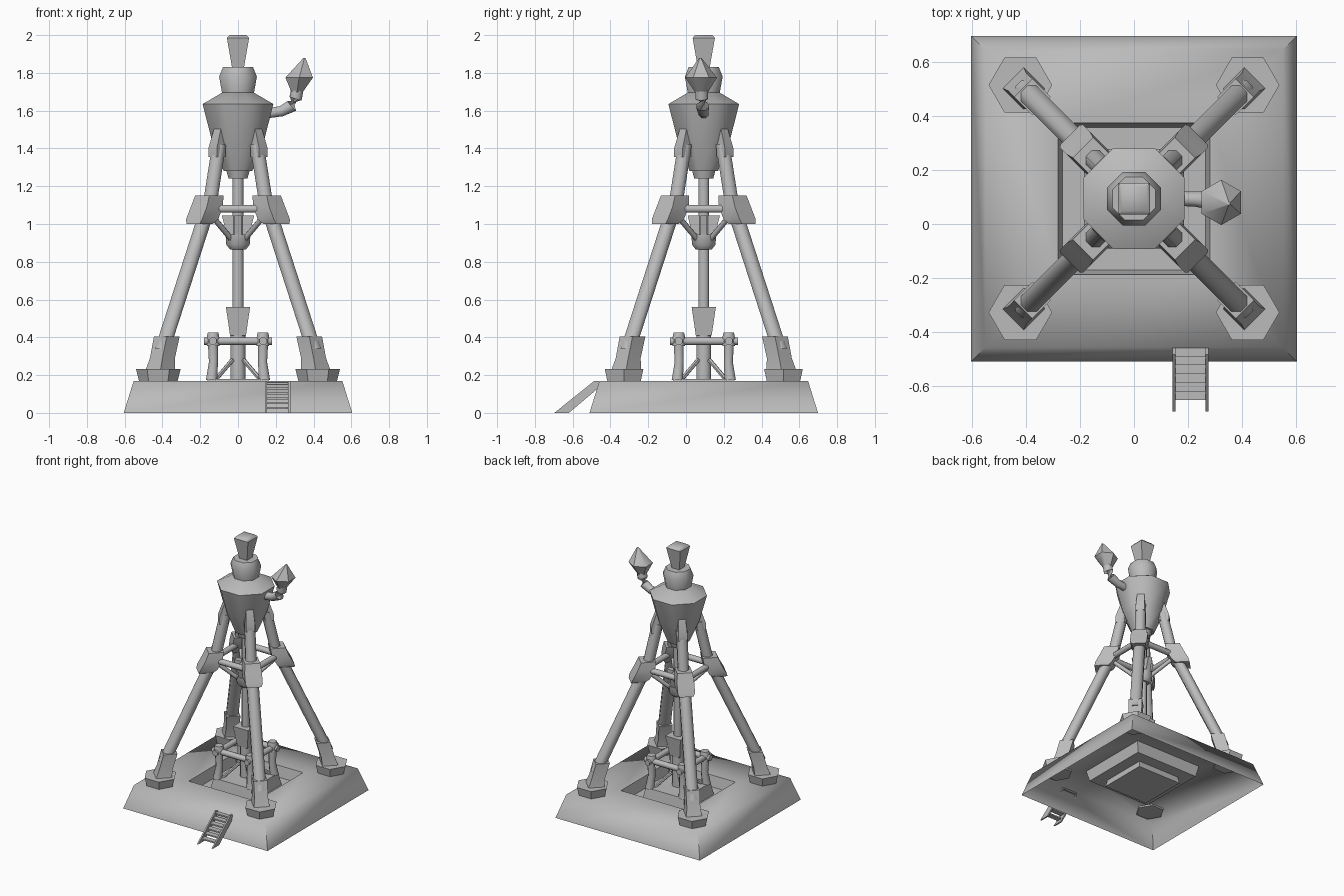
import bpy, math
from mathutils import Vector

if "Cube" in bpy.data.objects:
    bpy.data.objects.remove(bpy.data.objects["Cube"])

CY = 0.094  # tower axis in y
S2 = math.sqrt(2)
OCT = 1 / math.cos(math.pi / 8)
grey = bpy.data.materials.new("plain_grey")
grey.diffuse_color = (0.5, 0.5, 0.5, 1)
grey.use_nodes = True
grey.node_tree.nodes["Principled BSDF"].inputs["Base Color"].default_value = grey.diffuse_color


def make(name, verts, faces, angle=50):
    me = bpy.data.meshes.new(name)
    me.from_pydata([tuple(v) for v in verts], [], faces)
    me.materials.append(grey)
    me.shade_smooth()
    me.set_sharp_from_angle(angle=math.radians(angle))
    ob = bpy.data.objects.new(name, me)
    bpy.context.collection.objects.link(ob)
    return ob


def loft(name, rings, n, phase=0, level=True, caps=(True, True), angle=50):
    """Rings are (x, y, z, radius) around the tower axis; level keeps sections horizontal."""
    pts = [Vector((r[0], r[1] + CY, r[2])) for r in rings]
    verts, faces = [], []
    for i, p in enumerate(pts):
        if level:
            u, v = Vector((1, 0, 0)), Vector((0, 1, 0))
        else:
            t = (pts[min(i + 1, len(pts) - 1)] - pts[max(i - 1, 0)]).normalized()
            ref = Vector((0, 0, 1)) if abs(t.z) < 0.95 else Vector((1, 0, 0))
            u = ref.cross(t).normalized()
            v = t.cross(u)
        for k in range(n):
            a = math.radians(phase) + 2 * math.pi * k / n
            verts.append(p + (u * math.cos(a) + v * math.sin(a)) * rings[i][3])
    for i in range(len(pts) - 1):
        for k in range(n):
            j = (k + 1) % n
            faces.append((i * n + k, i * n + j, (i + 1) * n + j, (i + 1) * n + k))
    if caps[0]:
        faces.append(tuple(reversed(range(n))))
    if caps[1]:
        faces.append(tuple(range((len(pts) - 1) * n, len(pts) * n)))
    return make(name, verts, faces, angle)


def axial(name, profile, n, phase, k=1, **kw):
    return loft(name, [(0, 0, z, r * k) for r, z in profile], n, phase, **kw)


def rod(name, a, b, r, n=8):
    return loft(name, [(*a, r), (*b, r)], n, 22.5, level=False)


def prism_x(name, poly, x0, x1):
    n = len(poly)
    verts = [(x, y, z) for x in (x0, x1) for y, z in poly]
    faces = [tuple(reversed(range(n))), tuple(range(n, 2 * n))]
    faces += [(k, (k + 1) % n, n + (k + 1) % n, n + k) for k in range(n)]
    return make(name, verts, faces, 30)


# Base: open-bottomed shell with a square pit, and the plinth inside it
axial("base_shell", [(0.605, 0), (0.552, 0.17), (0.282, 0.17), (0.265, 0.09), (0.17, 0.09)],
      4, 45, S2, caps=(False, False), angle=75)
axial("plinth", [(0.185, 0.04), (0.16, 0.18)], 4, 45, S2)

# Four legs with feet, sleeves, knees and upper sockets
for sx, sy, tag in ((-1, -1, "front_left"), (1, -1, "front_right"),
                    (-1, 1, "back_left"), (1, 1, "back_right")):
    def diag(rows):
        return [(sx * d, sy * d, z, r) for d, z, r in rows]
    loft("foot_" + tag, diag([(0.422, 0.16, 0.1), (0.422, 0.232, 0.118)]), 6)
    loft("leg_sleeve_" + tag, diag([(0.412, 0.22, 0.08), (0.4, 0.29, 0.066),
                                    (0.377, 0.405, 0.068)]), 4)
    loft("leg_pole_" + tag, diag([(0.4, 0.34, 0.044), (0.18, 1.02, 0.044)]), 8, 22.5)
    loft("knee_" + tag, diag([(0.203, 1.0, 0.07), (0.19, 1.025, 0.085),
                              (0.165, 1.09, 0.085), (0.152, 1.15, 0.075)]), 4)
    loft("upper_pole_" + tag, diag([(0.15, 1.1, 0.04), (0.1, 1.42, 0.04)]), 8, 22.5)
    loft("socket_" + tag, diag([(0.112, 1.355, 0.045), (0.112, 1.40, 0.045),
                                (0.09, 1.51, 0.035)]), 4)
    rod("knee_strut_" + tag, (sx * 0.14, sy * 0.14, 1.045), (sx * 0.035, sy * 0.035, 0.92), 0.015)
    # rail posts around the plinth and their braces
    loft("rail_post_" + tag, diag([(0.14, 0.175, 0.032), (0.13, 0.27, 0.026),
                                   (0.133, 0.36, 0.028)]), 8, 22.5)
    loft("rail_post_head_" + tag, diag([(0.132, 0.355, 0.036), (0.132, 0.40, 0.036),
                                        (0.132, 0.425, 0.03)]), 8, 22.5)
    rod("rail_brace_" + tag, (sx * 0.115, sy * 0.115, 0.18), (sx * 0.03, sy * 0.03, 0.28), 0.012, 6)

# Bars between knees, rails, and fins of the middle collar
for s, a, b in ((-1, "front", "left"), (1, "back", "right")):
    rod("knee_bar_" + a, (-0.16, s * 0.165, 1.08), (0.16, s * 0.165, 1.08), 0.022)
    rod("knee_bar_" + b, (s * 0.165, -0.16, 1.08), (s * 0.165, 0.16, 1.08), 0.022)
    rod("rail_" + a, (-0.18, s * 0.133, 0.38), (0.18, s * 0.133, 0.38), 0.022)
    rod("rail_" + b, (s * 0.133, -0.18, 0.38), (s * 0.133, 0.18, 0.38), 0.022)
    for rot, tag in ((0, b), (90, a)):
        fin = prism_x("collar_fin_" + tag, [(0, 0.92), (s * 0.06, 0.94), (s * 0.085, 1.045),
                                            (0, 1.045)][::s], -0.018, 0.018)
        fin.rotation_euler.z = math.radians(rot)
        fin.location.y = CY

# Central shaft with cup and collars
axial("centre_shaft_lower", [(0.042, 0.17), (0.042, 0.43)], 8, 22.5)
axial("centre_shaft", [(0.031, 0.4), (0.031, 1.26)], 8, 22.5)
axial("shaft_cup", [(0.042, 0.41), (0.064, 0.56)], 4, 45, S2)
axial("middle_collar", [(0.042, 0.865), (0.062, 0.89), (0.066, 0.945)], 8, 22.5, OCT)
axial("top_collar", [(0.05, 1.24), (0.065, 1.295)], 8, 22.5, OCT)

# Octagonal body, head and finial
axial("body", [(0.075, 1.28), (0.138, 1.44), (0.187, 1.635), (0.085, 1.695)], 8, 22.5, OCT)
axial("head", [(0.082, 1.68), (0.1, 1.78), (0.08, 1.83)], 8, 22.5, OCT)
axial("finial", [(0.03, 1.82), (0.059, 1.985), (0.045, 2.0)], 4, 45, S2)

# Curved arm with pointed lamp on the right
loft("arm", [(0.15, 0, 1.585, 0.028), (0.23, -0.002, 1.597, 0.03), (0.285, -0.006, 1.625, 0.036),
             (0.305, -0.01, 1.665, 0.036), (0.315, -0.012, 1.72, 0.036)], 8, 22.5, level=False)
loft("arm_lamp", [(0.313, -0.012, 1.70, 0.036), (0.324, -0.014, 1.775, 0.084),
                  (0.352, -0.018, 1.88, 0.006)], 6, 90)

# Ladder at the front
rail = [(-0.697, 0), (-0.62, 0), (-0.46, 0.135), (-0.46, 0.17), (-0.485, 0.17)]
for x, tag in ((0.143, "left"), (0.266, "right")):
    prism_x("ladder_rail_" + tag, rail, x, x + 0.011)
for i in range(6):
    z = 0.02 + 0.026 * i
    y = -0.634 + 0.0325 * i
    prism_x("ladder_step_%d" % (i + 1), [(y - 0.02, z), (y + 0.02, z), (y + 0.02, z + 0.01),
                                         (y - 0.02, z + 0.01)], 0.15, 0.27)
